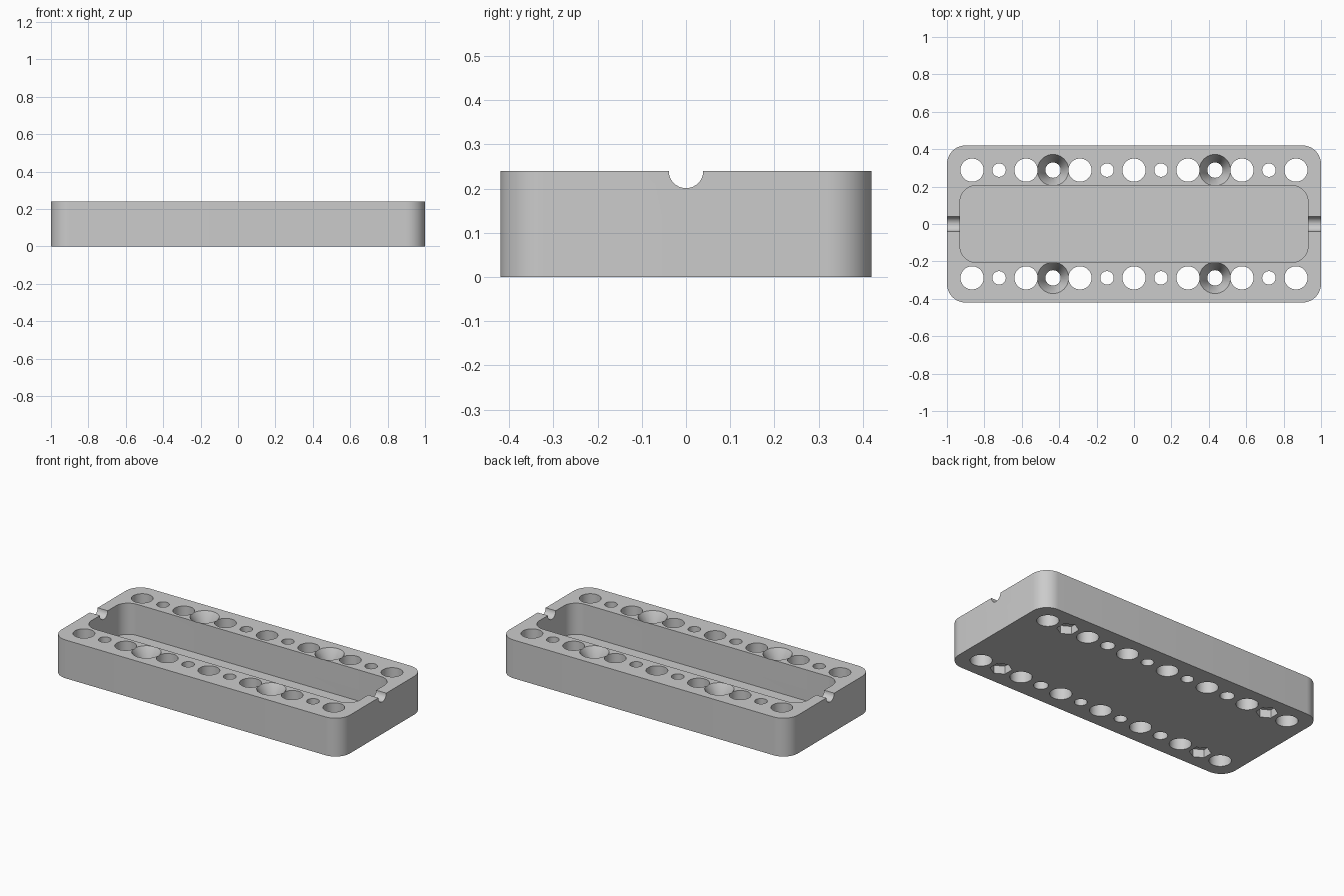
import bpy
import bmesh
from math import cos, sin, pi, radians

default = bpy.data.objects.get("Cube")
if default:
    bpy.data.objects.remove(default, do_unlink=True)

LENGTH, WIDTH, HEIGHT = 2.0, 0.84, 0.24
PITCH = 0.1443          # spacing between neighbouring holes
ROW_Y = 0.288           # distance of each hole row from the centre line

grey = bpy.data.materials.new("plain grey")
grey.use_nodes = True
grey.diffuse_color = (0.6, 0.6, 0.6, 1)
grey.node_tree.nodes["Principled BSDF"].inputs["Base Color"].default_value = (0.6, 0.6, 0.6, 1)


def make_object(name, bm):
    bmesh.ops.recalc_face_normals(bm, faces=bm.faces)
    mesh = bpy.data.meshes.new(name)
    bm.to_mesh(mesh)
    bm.free()
    mesh.materials.append(grey)
    obj = bpy.data.objects.new(name, mesh)
    bpy.context.collection.objects.link(obj)
    return obj


def rounded_slab(name, length, width, radius, z0, z1, steps=12):
    """Extruded rectangle with rounded vertical corners."""
    bm = bmesh.new()
    ring = []
    corners = ((1, 1), (-1, 1), (-1, -1), (1, -1))
    for quarter, (sx, sy) in enumerate(corners):
        cx, cy = sx * (length / 2 - radius), sy * (width / 2 - radius)
        for i in range(steps + 1):
            a = (quarter + i / steps) * pi / 2
            ring.append(bm.verts.new((cx + radius * cos(a), cy + radius * sin(a), z0)))
    base = bm.faces.new(ring)
    top = bmesh.ops.extrude_face_region(bm, geom=[base])["geom"]
    moved = [v for v in top if isinstance(v, bmesh.types.BMVert)]
    bmesh.ops.translate(bm, verts=moved, vec=(0, 0, z1 - z0))
    return make_object(name, bm)


def round_cutter(name, x, y, r0, r1, z0, z1, sides=40):
    """Upright cylinder, cone or prism between two heights."""
    bm = bmesh.new()
    bmesh.ops.create_cone(bm, cap_ends=True, segments=sides,
                          radius1=r0, radius2=r1, depth=z1 - z0)
    obj = make_object(name, bm)
    obj.location = (x, y, (z0 + z1) / 2)
    return obj


def cut(target, cutter):
    """Subtract the cutter from the target and discard it."""
    cutter.hide_render = True
    bpy.context.view_layer.update()
    mod = target.modifiers.new("cut", 'BOOLEAN')
    mod.operation = 'DIFFERENCE'
    mod.solver = 'EXACT'
    mod.object = cutter
    bpy.context.view_layer.objects.active = target
    bpy.ops.object.modifier_apply(modifier=mod.name)
    bpy.data.objects.remove(cutter, do_unlink=True)


# Main block and its open pocket
block = rounded_slab("block", LENGTH, WIDTH, 0.1, 0, HEIGHT)
cut(block, rounded_slab("pocket", 1.86, 0.41, 0.085, 0.045, HEIGHT + 0.1))

# Half-round cable groove through both end walls
groove = round_cutter("groove", 0, 0, 0.039, 0.039, -1.2, 1.2)
groove.location = (0, 0, HEIGHT)
groove.rotation_euler = (0, pi / 2, 0)
cut(block, groove)

# Two rows of alternating wide and narrow holes
for y in (-ROW_Y, ROW_Y):
    for i in range(-6, 7):
        x = i * PITCH
        radius = 0.062 if i % 2 == 0 else 0.036
        if abs(i) == 3:
            radius = 0.041
        cut(block, round_cutter("hole", x, y, radius, radius, -0.1, HEIGHT + 0.1))
        if abs(i) == 3:
            # Screw head countersink, extended above the surface at the same slope
            cut(block, round_cutter("countersink", x, y, 0.041, 0.0945,
                                    HEIGHT - 0.08, HEIGHT + 0.02))
        elif abs(i) == 5:
            # Hexagonal nut recess in the underside
            cut(block, round_cutter("nut_recess", x, y, 0.062, 0.062, -0.1, 0.05, 6))

# Smooth round walls while keeping the rims crisp
bpy.ops.object.select_all(action='DESELECT')
block.select_set(True)
bpy.context.view_layer.objects.active = block
bpy.ops.object.shade_smooth_by_angle(angle=radians(30))
